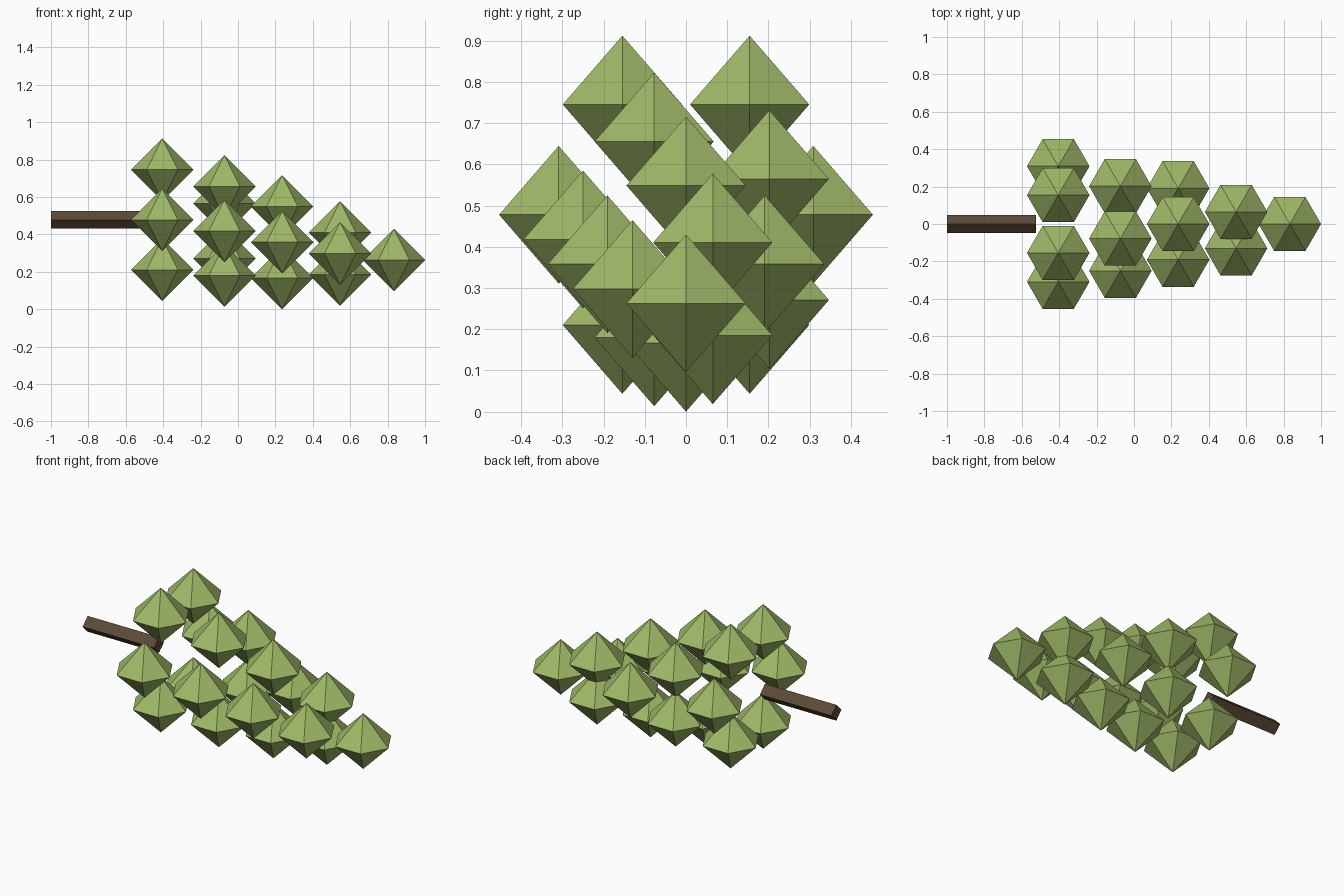
import bpy, bmesh, math
from mathutils import Matrix, Vector

if "Cube" in bpy.data.objects:
    bpy.data.objects.remove(bpy.data.objects["Cube"])


def material(name, rgb):
    m = bpy.data.materials.new(name)
    m.diffuse_color = (*rgb, 1)
    m.use_nodes = True
    m.node_tree.nodes["Principled BSDF"].inputs["Base Color"].default_value = m.diffuse_color
    return m


green = material("grape green", (0.345, 0.485, 0.137))
brown = material("stem brown", (0.107, 0.068, 0.038))


def finish(name, bm, mat):
    bmesh.ops.recalc_face_normals(bm, faces=bm.faces)
    me = bpy.data.meshes.new(name)
    bm.to_mesh(me)
    bm.free()
    me.materials.append(mat)
    ob = bpy.data.objects.new(name, me)
    bpy.context.collection.objects.link(ob)
    return ob


R = 0.167  # grape radius


def grape(name, centre):
    # six-sided double pyramid with corners pointing along x
    bm = bmesh.new()
    c = Vector(centre)
    ring = [bm.verts.new(c + R * Vector((math.cos(k * math.pi / 3), math.sin(k * math.pi / 3), 0)))
            for k in range(6)]
    tips = [bm.verts.new(c + Vector((0, 0, s * R))) for s in (1, -1)]
    for tip in tips:
        for k in range(6):
            bm.faces.new((ring[k], ring[(k + 1) % 6], tip))
    finish(name, bm, green)


# Rings of grapes: x, centre height, ring radius, count, start angle in the y-z plane
layers = [(-0.405, 0.478, 0.309, 6, 0),
          (-0.073, 0.418, 0.250, 5, 180),
          (0.236, 0.358, 0.191, 4, 0),
          (0.546, 0.298, 0.130, 3, 180),
          (0.833, 0.263, 0.0, 1, 0)]
for i, (x, z, r, n, start) in enumerate(layers):
    for k in range(n):
        a = math.radians(start) + 2 * math.pi * k / n
        grape(f"grape_{i + 1}_{k + 1}", (x, r * math.cos(a), z + r * math.sin(a)))

# Stem: square bar standing on its edge
bm = bmesh.new()
x0, x1 = -1.0, -0.525
bmesh.ops.create_cone(
    bm, cap_ends=True, segments=4, radius1=0.0475, radius2=0.0475, depth=x1 - x0)
for v in bm.verts:
    # lay the bar along x with its corners at exact top, bottom and sides
    u, w = v.co.x, v.co.y
    if min(abs(u), abs(w)) > 0.01:
        u, w = (u + w) / math.sqrt(2), (w - u) / math.sqrt(2)
    v.co = ((x0 + x1) / 2 + v.co.z, u, 0.478 + w)
finish("stem", bm, brown)
